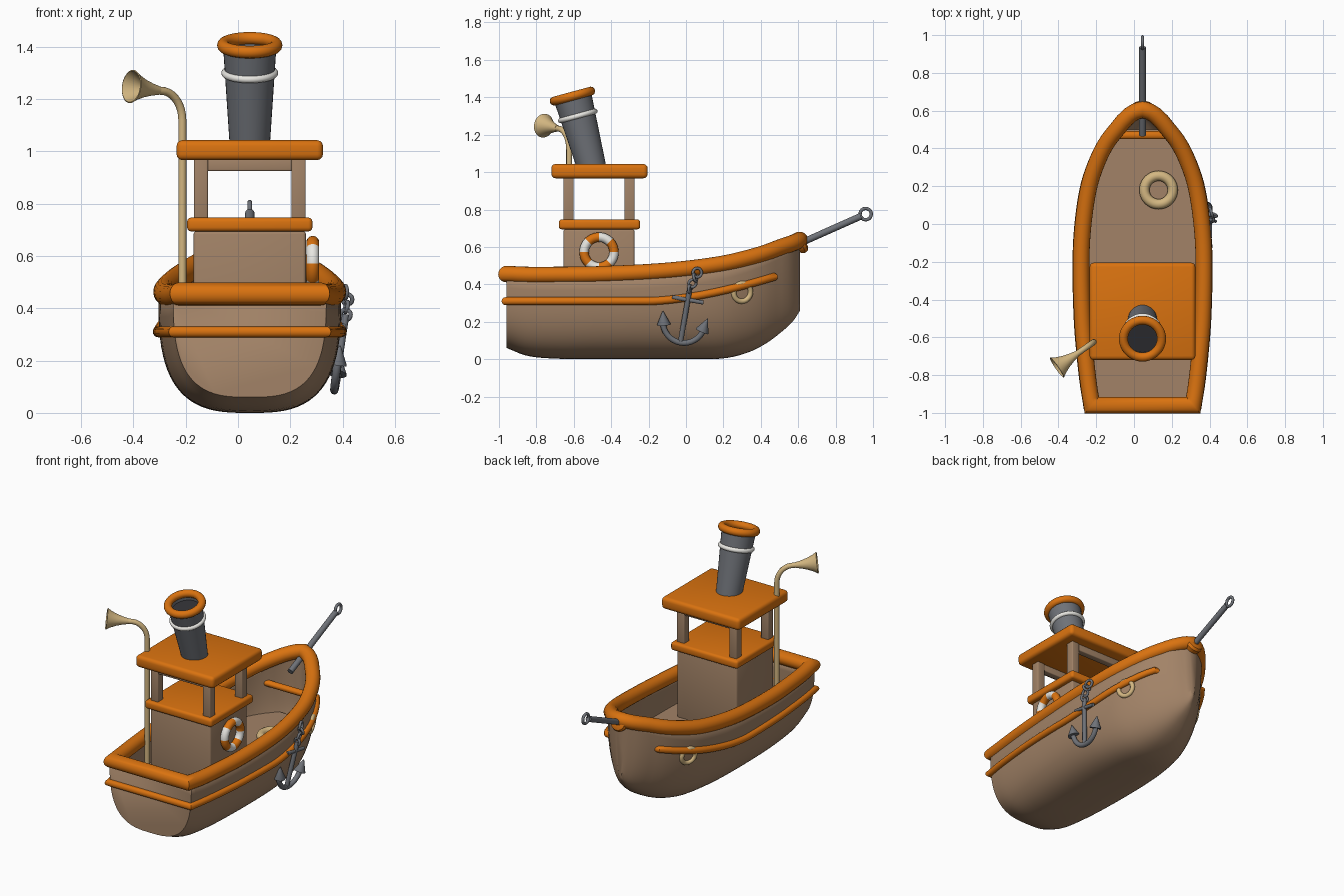
import bpy, bmesh, math
from mathutils import Vector as V

if "Cube" in bpy.data.objects:
    bpy.data.objects.remove(bpy.data.objects["Cube"])

CX = 0.045  # hull centre line


def mat(name, c):
    m = bpy.data.materials.new(name)
    m.diffuse_color = (*c, 1)
    m.use_nodes = True
    m.node_tree.nodes["Principled BSDF"].inputs["Base Color"].default_value = m.diffuse_color
    return m


ORANGE = mat("orange_paint", (0.70, 0.17, 0.005))
BROWN = mat("brown_wood", (0.36, 0.225, 0.135))
GREY = mat("grey_metal", (0.16, 0.17, 0.19))
TAN = mat("brass_tan", (0.65, 0.47, 0.22))
WHITE = mat("white_paint", (0.82, 0.81, 0.77))
DARK = mat("soot", (0.03, 0.03, 0.035))


def smooth(o):
    bpy.ops.object.select_all(action='DESELECT')
    o.select_set(True)
    bpy.context.view_layer.objects.active = o
    bpy.ops.object.shade_smooth_by_angle(angle=math.radians(40))
    return o


def finish(name, bm, m):
    bmesh.ops.recalc_face_normals(bm, faces=bm.faces)
    me = bpy.data.meshes.new(name)
    bm.to_mesh(me)
    bm.free()
    me.materials.append(m)
    o = bpy.data.objects.new(name, me)
    bpy.context.collection.objects.link(o)
    return smooth(o)


def skin(name, rings, m, closed=False, caps=True, loop=True):
    bm = bmesh.new()
    rs = [[bm.verts.new(p) for p in r] for r in rings]
    n = len(rs[0])
    pairs = list(zip(rs, rs[1:])) + ([(rs[-1], rs[0])] if closed else [])
    for a, b in pairs:
        for j in range(n if loop else n - 1):
            k = (j + 1) % n
            bm.faces.new((a[j], a[k], b[k], b[j]))
    if caps and not closed:
        bm.faces.new(rs[0])
        bm.faces.new(rs[-1])
    return finish(name, bm, m)


def sweep(name, pts, r, m, up=(0, 0, 1), closed=False, n=16):
    # tube along a path, with mitred corners
    pts, rings, up = [V(p) for p in pts], [], V(up)
    N = len(pts)
    for i, p in enumerate(pts):
        d1 = (p - pts[i - 1]).normalized() if closed or i else None
        d2 = (pts[(i + 1) % N] - p).normalized() if closed or i < N - 1 else d1
        d1 = d1 or d2
        t = (d1 + d2).normalized()
        s = t.cross(up).normalized()
        u = s.cross(t)
        k = 1 / max(0.55, t.dot(d2))
        rings.append([p + (s * math.cos(a) * k + u * math.sin(a)) * r
                      for a in (2 * math.pi * j / n for j in range(n))])
    return skin(name, rings, m, closed)


def lathe(name, prof, loc, d, m, n=32):
    q, loc = V(d).to_track_quat('Z', 'Y'), V(loc)
    return skin(name, [[loc + q @ V((r * math.cos(a), r * math.sin(a), h))
                        for a in (2 * math.pi * j / n for j in range(n))] for r, h in prof], m)


def ring(name, loc, d, R, r, m, seg=40):
    bpy.ops.mesh.primitive_torus_add(location=loc, rotation=V(d).to_track_quat('Z', 'Y').to_euler(),
                                     major_radius=R, minor_radius=r, major_segments=seg, minor_segments=14)
    o = bpy.context.object
    o.name = name
    o.data.materials.append(m)
    return smooth(o)


def box(name, x, y, z, m, b=0.012):
    bm = bmesh.new()
    bmesh.ops.create_cube(bm, size=1)
    for v in bm.verts:
        v.co = V([(a + c) / 2 + w * (c - a) for w, (a, c) in zip(v.co, (x, y, z))])
    bmesh.ops.bevel(bm, geom=bm.edges[:], offset=b, segments=3, profile=0.5, affect='EDGES')
    return finish(name, bm, m)


# Hull stations: y, gunwale half width, gunwale z, keel z
ST = [(-0.96, .268, .455, .06), (-0.85, .285, .45, .018), (-0.7, .302, .45, .003), (-0.5, .318, .452, 0),
      (-0.2, .325, .465, 0), (0, .314, .482, 0), (.2, .283, .51, .004), (.33, .24, .54, .035),
      (.43, .19, .57, .085), (.51, .128, .60, .145), (.57, .075, .62, .2), (.61, .012, .637, .26)]


def station(y):
    i = max(k for k in range(len(ST) - 1) if ST[k][0] <= y or k == 0)
    a, b = ST[i], ST[i + 1]
    p, c = ST[max(i - 1, 0)], ST[min(i + 2, len(ST) - 1)]
    h = b[0] - a[0]
    t = (y - a[0]) / h
    out = []
    for k in (1, 2, 3):
        m0 = (b[k] - p[k]) / (b[0] - p[0]) * h
        m1 = (c[k] - a[k]) / (c[0] - a[0]) * h
        out.append((2*t**3 - 3*t*t + 1) * a[k] + (t**3 - 2*t*t + t) * m0
                   + (3*t*t - 2*t**3) * b[k] + (t**3 - t*t) * m1)
    return out


def section(y):
    w, zg, zk = station(y)
    return w + 0.025 * min(1, max(w, .05) / 0.1), zg, zk, 3 - 0.6 * max(0, y) / 0.61


def hull_x(y, z):
    w, zg, zk, n = section(y)
    return w * max(0, 1 - ((zg - z) / (zg - zk)) ** n) ** (1 / n)


YS = [-0.96 + 1.57 * i / 48 for i in range(48)] + [0.595, 0.61]
rings = []
for y in YS:
    w, zg, zk, n = section(y)
    row = []
    for j in range(41):
        c, s = math.cos(math.pi * j / 40), abs(math.sin(math.pi * j / 40))
        row.append((CX + math.copysign(abs(c) ** (2 / n), c) * w, y, zg - (zg - zk) * s ** (2 / n)))
    rings.append(row)
hull = skin("hull", rings, BROWN, loop=False)
sol = hull.modifiers.new("thickness", 'SOLIDIFY')
sol.thickness, sol.offset = 0.02, -1

# Deck
DZ = 0.26
dy = [-0.95 + i * 0.05 for i in range(30)]
skin("deck", [[(CX + s * max(0.01, hull_x(y, DZ) - 0.008), y, z)
               for s, z in ((1, DZ), (-1, DZ), (-1, DZ - .02), (1, DZ - .02))] for y in dy], BROWN)


# Rails around the hull
def both(half):
    return half + [(2 * CX - x, y, z) for x, y, z in reversed(half)]


side = [(CX + station(y)[0], y, station(y)[1]) for y in YS[:-1]]
g = both(side)
g.insert(len(side), (CX, 0.607, 0.637))
sweep("gunwale", g, 0.044, ORANGE, closed=True, n=20)
side = []
for i in range(41):
    y = -0.965 + 1.435 * i / 40
    z = 0.31 + 0.13 * (max(0, y + 0.2) / 0.67) ** 1.6
    side.append((CX + hull_x(max(y, -.96), z) + 0.004, y, z))
sweep("rubbing_rail", both(side), 0.021, ORANGE, closed=True)

# Cabin
box("cabin", (CX - .215, CX + .215), (-.655, -.275), (.24, .695), BROWN)
box("cabin_sill", (CX - .24, CX + .24), (-.68, -.245), (.694, .747), ORANGE, .016)
for sx in (-1, 1):
    for y in (-.628, -.302):
        x = CX + sx * .187
        box("cabin_post", (x - .027, x + .027), (y - .027, y + .027), (.735, .972), BROWN, .006)
for y in (-.628, -.302):
    box("roof_beam", (CX - .2, CX + .2), (y - .022, y + .022), (.925, .972), BROWN, .006)
box("roof", (CX - .28, CX + .28), (-.72, -.205), (.967, 1.043), ORANGE, .022)

# Funnel, leaning aft
fb, fd = V((CX, -.505, 1.03)), V((0, -.262, .965))
lathe("funnel", [(.076, -.02), (.102, .385), (.088, .385), (.085, .345)], fb, fd, GREY)
lathe("funnel_inside", [(.088, .345), (.088, .352)], fb, fd, DARK)
ring("funnel_rim", fb + fd * .39, fd, .101, .024, ORANGE)
ring("funnel_band", fb + fd * .28, fd, .095, .014, WHITE)

# Horn
hd = V((-.82, -.57, 0))
hp = V((-.213, -.625, 0))
path = [hp + V((0, 0, .25)), hp + V((0, 0, .7))]
path += [hp + hd * .1 * (1 - math.cos(a)) + V((0, 0, 1.12 + .112 * math.sin(a)))
         for a in (math.radians(d) for d in range(0, 86, 10))]
path.append(hp + hd * .12 + V((0, 0, 1.234)))
sweep("horn_pipe", path, .0155, TAN, up=(.57, -.82, 0))
lathe("horn_bell", [(.017, 0), (.023, .03), (.035, .07), (.05, .105), (.064, .128), (.06, .13), (.03, .075), (.012, .03)],
      hp + hd * .11 + V((0, 0, 1.233)), hd + V((0, 0, .12)), TAN)

# Life ring with alternating painted segments
lr = ring("life_ring", (.286, -.465, .572), (1, 0, 0), .08, .025, ORANGE, 48)
lr.data.materials.append(WHITE)
q = V((1, 0, 0)).to_track_quat('Z', 'Y')
for f in lr.data.polygons:
    c = q @ f.center
    f.material_index = int((math.atan2(c.z, c.y) % (2 * math.pi)) / (math.pi / 4)) % 2

# Hawse rings on both sides, ring on deck
for s in (-1, 1):
    ring("hawse_ring", (CX + s * (hull_x(.3, .357) + .002), .3, .357), (s, .38, -.15), .048, .014, TAN)
ring("deck_ring", (.13, .18, DZ + .015), (0, 0, 1), .075, .027, TAN)

# Bowsprit
b0, b1 = V((CX, .47, .557)), V((CX, .935, .764))
sd = (b1 - b0).normalized()
sweep("bowsprit", [b0, b1], .018, GREY)
ring("bowsprit_eye", b1 + sd * .028, (1, 0, 0), .03, .009, GREY)
lathe("bowsprit_collar", [(.05, -.03), (.058, -.005), (.05, .012), (.03, .02)], b0 + sd * .165, sd, ORANGE)

# Anchor
C, T = V((.368, -.03, .088)), V((.412, .02, .375))
U = (T - C).normalized()
S = V((0, .985, -.17))
S = (S - U * S.dot(U)).normalized()
N = S.cross(U)
sweep("anchor_shank", [C, T], .014, GREY, up=N)
sk = C + U * .235
sweep("anchor_stock", [sk - S * .085, sk + S * .085], .011, GREY, up=N)
ac = C + U * .115
arc = [ac + S * .113 * math.sin(a) - U * .115 * math.cos(a) for a in (math.radians(d) for d in range(-80, 81, 10))]
sweep("anchor_arms", arc, .0155, GREY, up=N)
for s, tip in ((-1, arc[0]), (1, arc[-1])):
    d = U + S * s * .25
    lathe("anchor_fluke", [(.036, 0), (.036, .004), (.002, .075)], tip - U * .015 - S * s * .008, d, GREY, 20)

# Chain
ring("chain_link", (.41, .06, .462), (1, .3, 0), .024, .008, GREY, 24)
for i, d in enumerate(((.3, 1, .3), (1, .2, -.2), (.3, 1, 0))):
    ring("chain_link", V((.418, .048, .435)).lerp(T, i / 2), d, .02, .008, GREY, 24)
